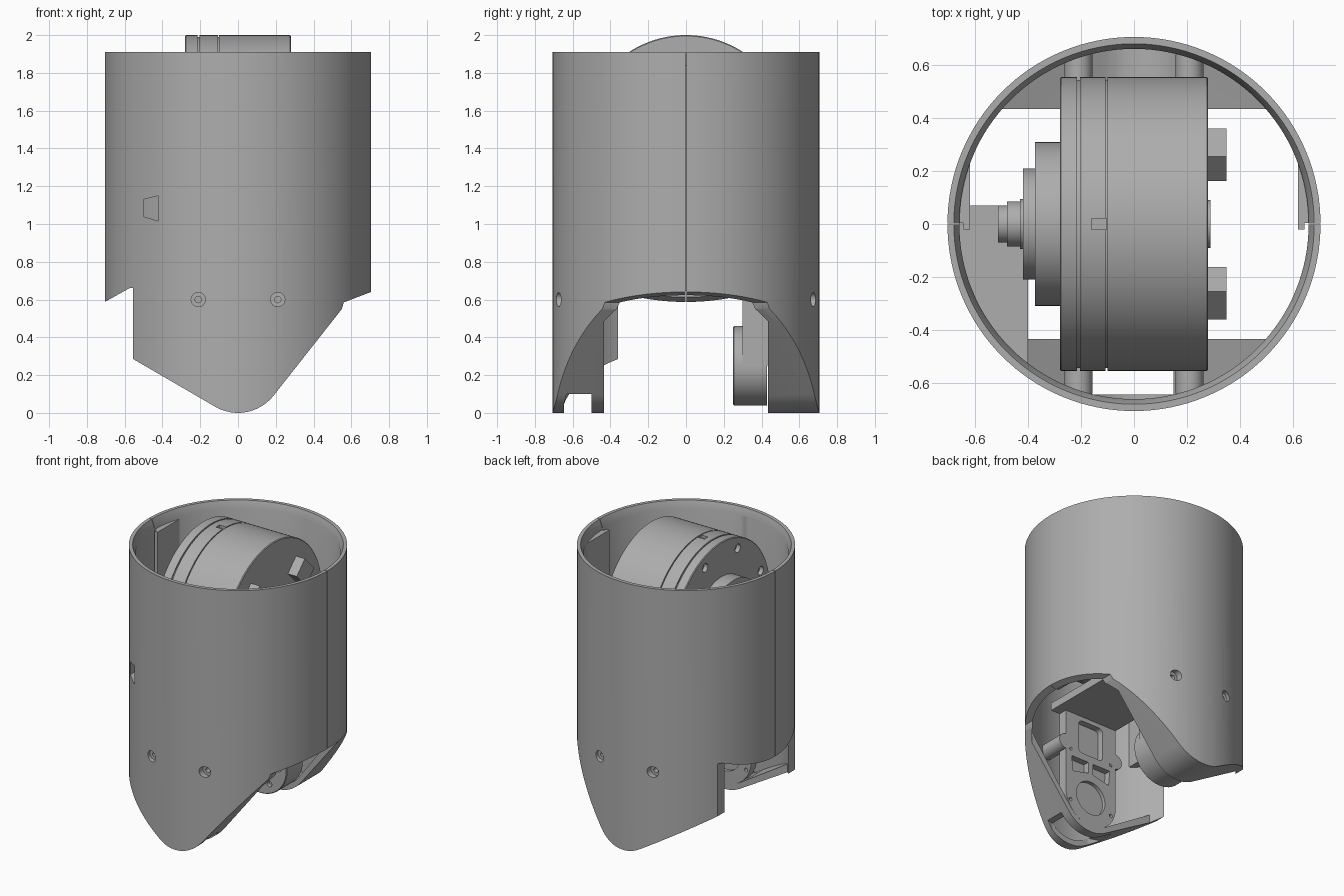
import bpy, bmesh
from math import sin, cos, pi, radians, sqrt
from mathutils import Matrix, Vector

if "Cube" in bpy.data.objects:
    bpy.data.objects.remove(bpy.data.objects["Cube"])

grey = bpy.data.materials.new("machined_grey")
grey.use_nodes = True
GREY = (0.42, 0.42, 0.42, 1)
grey.diffuse_color = GREY
grey.node_tree.nodes["Principled BSDF"].inputs["Base Color"].default_value = GREY

R_OUT, R_IN, TOP, EAR = 0.705, 0.66, 1.91, 0.435


def finish(name, bm):
    bmesh.ops.recalc_face_normals(bm, faces=bm.faces)
    me = bpy.data.meshes.new(name)
    bm.to_mesh(me)
    bm.free()
    me.materials.append(grey)
    ob = bpy.data.objects.new(name, me)
    bpy.context.collection.objects.link(ob)
    return ob


def prism(name, pts, axis, a, b):
    """Extrude a 2D outline: (x, z) along y, or (x, y) along z."""
    bm = bmesh.new()
    place = (lambda p: (p[0], a, p[1])) if axis == "y" else (lambda p: (p[0], p[1], a))
    face = bm.faces.new([bm.verts.new(place(p)) for p in pts])
    ext = bmesh.ops.extrude_face_region(bm, geom=[face])
    d = Vector((0, b - a, 0)) if axis == "y" else Vector((0, 0, b - a))
    bmesh.ops.translate(bm, vec=d, verts=[v for v in ext["geom"] if isinstance(v, bmesh.types.BMVert)])
    return finish(name, bm)


def box(name, x0, x1, y0, y1, z0, z1):
    return prism(name, [(x0, y0), (x1, y0), (x1, y1), (x0, y1)], "z", z0, z1)


def lathe(name, profile, axis, origin, n=96):
    """Spin (distance along axis, radius) points into a closed solid."""
    bm = bmesh.new()
    rings = [[bm.verts.new((r * cos(2 * pi * i / n), r * sin(2 * pi * i / n), t))
              for i in range(n)] for t, r in profile]
    for lo, hi in zip(rings, rings[1:]):
        for i in range(n):
            j = (i + 1) % n
            bm.faces.new((lo[i], lo[j], hi[j], hi[i]))
    bm.faces.new(rings[0])
    bm.faces.new(rings[-1])
    turn = {"x": Matrix.Rotation(pi / 2, 4, "Y"), "y": Matrix.Rotation(-pi / 2, 4, "X"), "z": Matrix()}[axis]
    bmesh.ops.transform(bm, matrix=Matrix.Translation(origin) @ turn, verts=bm.verts)
    return finish(name, bm)


def boolean(ob, tools, op="DIFFERENCE"):
    for tool in tools:
        mod = ob.modifiers.new("cut", "BOOLEAN")
        mod.operation, mod.solver, mod.object = op, "EXACT", tool
        bpy.context.view_layer.objects.active = ob
        bpy.ops.object.modifier_apply(modifier=mod.name)
        bpy.data.objects.remove(tool)
    return ob


def arc(cx, cz, r, a0, a1, n):
    return [(cx + r * cos(radians(a0 + (a1 - a0) * i / n)),
             cz + r * sin(radians(a0 + (a1 - a0) * i / n))) for i in range(n + 1)]


def rounded(x0, x1, z0, z1, r=0.03):
    return (arc(x1 - r, z1 - r, r, 0, 90, 4) + arc(x0 + r, z1 - r, r, 90, 180, 4)
            + arc(x0 + r, z0 + r, r, 180, 270, 4) + arc(x1 - r, z0 + r, r, 270, 360, 4))


# Lower edge of the housing: two ears with a round tip
ear_path = [(-0.555, 0.285)] + arc(0, 0.24, 0.24, 240, 322, 12) + [(0.55, 0.55)]
edge = [(-0.9, 0.478), (-0.575, 0.66), (-0.555, 0.66)] + ear_path + [(0.56, 0.585), (0.9, 0.715)]


def edge_cutter():
    return prism("edge_cutter", edge + [(0.9, -0.3), (-0.9, -0.3)], "y", -1, 1)


for side, label in ((-1, "front"), (1, "back")):
    # Half shell, flared inside the rim, with two screw holes
    outer = arc(0, 0, R_OUT, 0, 180, 64)
    inner = arc(0, 0, R_IN, 180, 0, 64)
    ring = [(x, side * (y + 0.002)) for x, y in outer + inner]
    shell = prism(label + "_shell", ring, "z", 0, TOP)
    cuts = [edge_cutter(), lathe("rim_cutter", [(1.84, 0.655), (1.92, 0.685)], "z", (0, 0, 0), 128)]
    for x in (-0.21, 0.21):
        cuts.append(lathe("hole_cutter", [(0.55, 0.038), (0.8, 0.038)], "y", (x, 0, 0.6), 32)
                    if side > 0 else
                    lathe("hole_cutter", [(-0.8, 0.038), (-0.55, 0.038)], "y", (x, 0, 0.6), 32))
    if side < 0:
        slot = [(-0.5, 1.04), (-0.42, 1.015), (-0.42, 1.15), (-0.5, 1.13)]
        cuts.append(prism("slot_cutter", slot, "y", -0.8, -0.3))
    boolean(shell, cuts)

    # Sloping floor that closes the ear
    strip = ear_path + [(x * 0.94, z + 0.04) for x, z in reversed(ear_path)]
    floor = prism(label + "_ear_floor", strip, "y", side * EAR, side * 0.72)
    cyl = lathe("floor_limit", [(-0.1, 0.67), (1, 0.67)], "z", (0, 0, 0), 128)
    boolean(floor, [cyl], "INTERSECT")
    if side < 0:
        boolean(floor, [box("floor_notch", -0.3, 0.3, -0.645, -0.5, -0.1, 0.1)])

    # Screw bosses behind the holes
    for x in (-0.21, 0.21):
        ends = sorted((side * EAR, side * 0.64))
        boss = lathe(label + "_screw_boss", [(e, 0.053) for e in ends], "y", (x, 0, 0.6), 32)
        ends = sorted((side * 0.5, side * 0.7))
        boolean(boss, [lathe("bore", [(e, 0.017) for e in ends], "y", (x, 0, 0.6), 20)])

# Flat joint strips inside the seam
for s, label in ((-1, "right"), (1, "left")):
    y_end = sqrt(0.675 ** 2 - 0.62 ** 2)
    strip = [(0.62, -0.02), (0.645, -0.02), (0.645, 0.004), (0.67, 0.004), (0.67, 0.08), (0.62, y_end)]
    prism(label + "_joint_strip", [(s * x, y) for x, y in strip], "z", 0.645, 1.84)

# Connector block behind the slot
block = box("connector_block", -0.7, -0.40, -0.56, 0.07, 0.67, 1.2)
boolean(block, [lathe("block_limit", [(0, 0.662), (2, 0.662)], "z", (0, 0, 0), 128)], "INTERSECT")

# Main motor drum with grooves and stepped hub
CZ = 1.445
drum = lathe("motor_drum", [
    (-0.28, 0.55), (-0.275, 0.555), (-0.215, 0.555), (-0.215, 0.545), (-0.205, 0.545), (-0.205, 0.555),
    (-0.107, 0.555), (-0.107, 0.545), (-0.1, 0.545), (-0.1, 0.555), (0.275, 0.555), (0.28, 0.55)],
    "x", (0, 0, CZ), 128)
cuts = [box("key_cutter", -0.16, -0.104, -0.02, 0.02, 1.98, 2.1)]
for i in range(8):
    a = pi / 4 * (i + 0.5)
    cuts.append(lathe("screw_cutter", [(-0.3, 0.03), (-0.25, 0.03)], "x",
                      (0, 0.48 * cos(a), CZ + 0.48 * sin(a)), 20))
boolean(drum, cuts)
lathe("motor_hub", [(-0.515, 0.07), (-0.48, 0.07), (-0.48, 0.085), (-0.43, 0.085), (-0.43, 0.095), (-0.42, 0.095),
                    (-0.42, 0.21), (-0.375, 0.21), (-0.375, 0.31), (-0.27, 0.31)], "x", (0, 0, CZ))

# Four pads on the drum's other face
for i in range(4):
    a = pi / 2 * i + pi / 4
    bm = bmesh.new()
    bmesh.ops.create_cube(bm, size=1, matrix=Matrix.Translation((0.31, 0, CZ)) @ Matrix.Rotation(a, 4, "X")
                          @ Matrix.Translation((0, 0.37, 0)) @ Matrix.Diagonal((0.08, 0.13, 0.15, 1)))
    finish("motor_pad", bm)
lathe("motor_shaft", [(0.27, 0.09), (0.29, 0.09)], "x", (0, 0, CZ), 48)

# Cradle under the drum, joining both hanging arms
box("motor_cradle", -0.21, 0.28, -0.5, EAR, 0.83, 0.885)
arm = arc(0, 0.25, 0.21, 180, 360, 32) + [(0.21, 0.84), (-0.21, 0.84)]

# Front arm with its weight-saving openings
front_arm = prism("front_arm", arm, "y", -0.5, -EAR)
cuts = [prism("pocket", rounded(-0.1, 0.1, 0.56, 0.8), "y", -0.48, -0.3),
        lathe("bearing_hole", [(-0.6, 0.12), (-0.3, 0.12)], "y", (0, 0, 0.25), 48)]
for s in (-1, 1):
    tri = [(s * 0.02, 0.43), (s * 0.15, 0.40), (s * 0.16, 0.51), (s * 0.02, 0.51)]
    cuts.append(prism("pocket", tri, "y", -0.48, -0.3))
    for z in (0.18, 0.56):
        cuts.append(lathe("pin_hole", [(-0.6, 0.013), (-0.3, 0.013)], "y", (s * 0.17, 0, z), 16))
boolean(front_arm, cuts)
lathe("front_bearing", [(-0.52, 0.14), (-0.46, 0.14)], "y", (0, 0, 0.25), 48)

# Back arm with the joint motor
box("back_arm", -0.21, 0.21, 0.3, EAR, 0.25, 0.84)
joint = lathe("joint_motor", [(0.25, 0.205), (0.255, 0.21), (0.43, 0.21)], "y", (0, 0, 0.25), 64)
cuts = [lathe("joint_recess", [(0.2, 0.08), (0.29, 0.08)], "y", (0, 0, 0.25), 40)]
for i in range(6):
    a = pi / 3 * i
    cuts.append(lathe("joint_screw", [(0.2, 0.02), (0.28, 0.02)], "y",
                      (0.145 * cos(a), 0, 0.25 + 0.145 * sin(a)), 16))
boolean(joint, cuts)

# Smooth curved faces, keep edges sharp
bpy.ops.object.select_all(action="DESELECT")
for ob in bpy.context.scene.objects:
    if ob.type == "MESH" and grey.name in ob.data.materials:
        ob.select_set(True)
        bpy.context.view_layer.objects.active = ob
bpy.ops.object.shade_smooth_by_angle(angle=radians(30))
